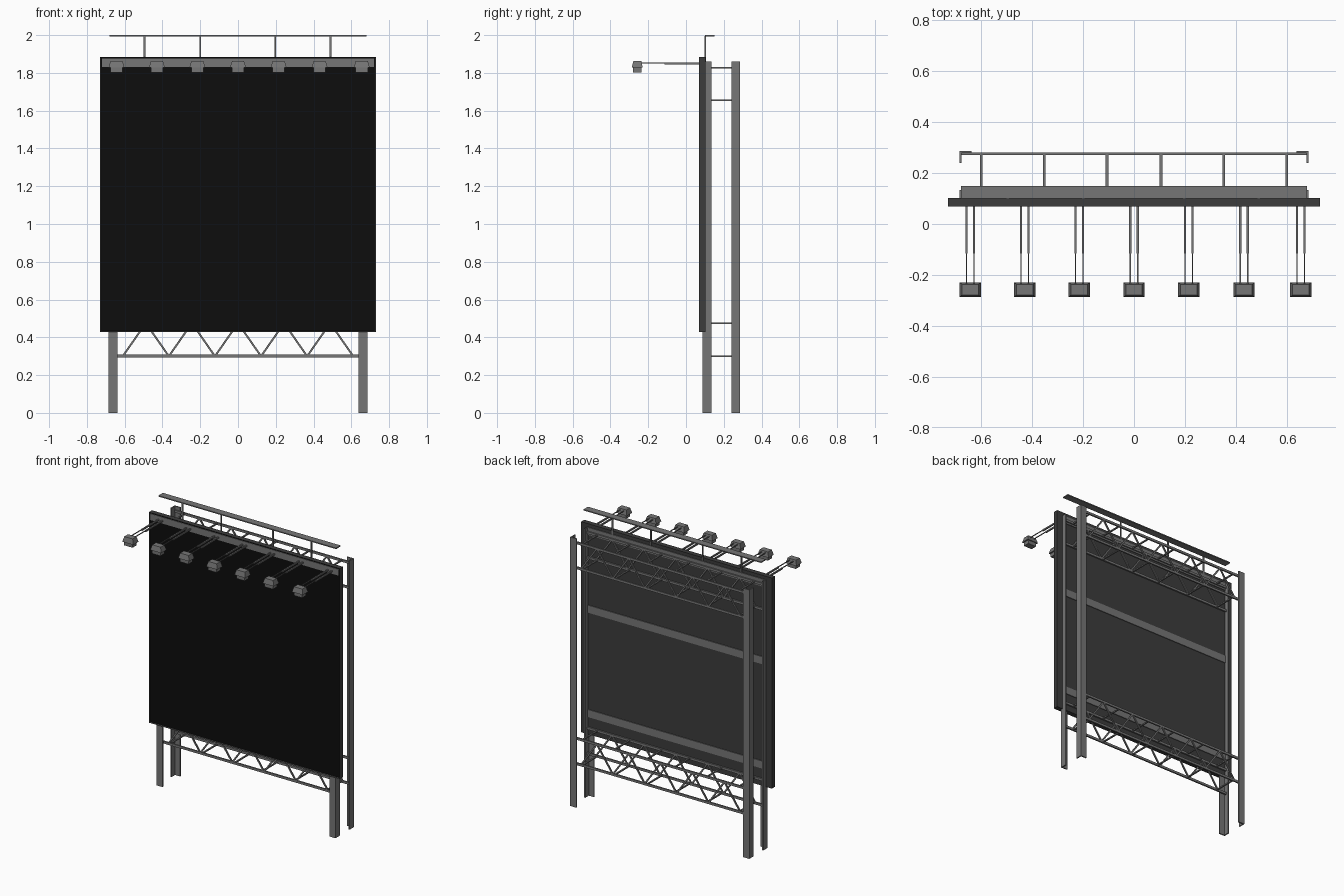
import bpy, bmesh
from mathutils import Vector, Matrix

old = bpy.data.objects.get("Cube")
if old:
    bpy.data.objects.remove(old, do_unlink=True)


def material(name, v):
    m = bpy.data.materials.new(name)
    m.use_nodes = True
    col = (v, v, v, 1)
    m.diffuse_color = col
    m.node_tree.nodes["Principled BSDF"].inputs["Base Color"].default_value = col
    return m


STEEL = material("steel grey", 0.18)
DARK = material("dark frame grey", 0.045)
BLACK = material("screen black", 0.004)


def finish(name, bm, *mats):
    bmesh.ops.recalc_face_normals(bm, faces=bm.faces)
    me = bpy.data.meshes.new(name)
    bm.to_mesh(me)
    bm.free()
    ob = bpy.data.objects.new(name, me)
    for m in mats:
        me.materials.append(m)
    bpy.context.collection.objects.link(ob)
    return ob


def add_box(bm, lo, hi):
    lo, hi = Vector(lo), Vector(hi)
    mat = Matrix.Translation((lo + hi) / 2) @ Matrix.Diagonal((*(hi - lo), 1))
    return bmesh.ops.create_cube(bm, size=1, matrix=mat)["verts"]


def add_bar(bm, p, q, w, d):
    """Square bar from p to q, w wide across and d deep."""
    p, q = Vector(p), Vector(q)
    z = (q - p).normalized()
    side = Vector((0, 0, 1)) if abs(z.y) > 0.9 else Vector((0, 1, 0))
    x = side.cross(z).normalized()
    y = z.cross(x)
    rot = Matrix((x, y, z)).transposed().to_4x4()
    mat = Matrix.Translation((p + q) / 2) @ rot @ Matrix.Diagonal((w, d, (q - p).length, 1))
    bmesh.ops.create_cube(bm, size=1, matrix=mat)


def box(name, lo, hi, mat):
    bm = bmesh.new()
    add_box(bm, lo, hi)
    return finish(name, bm, mat)


# Legs: angle sections with the corner pointing outwards
def leg(name, sx, y_outer, sy):
    a, t = 0.047, 0.008
    prof = [(0, 0), (a, 0), (a, t), (t, t), (t, a), (0, a)]
    bm = bmesh.new()
    f = bm.faces.new([bm.verts.new((sx * (0.685 - u), y_outer + sy * v, 0)) for u, v in prof])
    ext = bmesh.ops.extrude_face_region(bm, geom=[f])["geom"]
    bmesh.ops.translate(bm, vec=(0, 0, 1.86), verts=[v for v in ext if isinstance(v, bmesh.types.BMVert)])
    finish(name, bm, STEEL)


for side, sx in (("left", 1), ("right", -1)):
    leg("front_leg_" + side, sx, 0.087, 1)
    leg("back_leg_" + side, sx, 0.287, -1)

# Display panel: box with an inset, recessed front
bm = bmesh.new()
add_box(bm, (-0.73, 0.069, 0.428), (0.73, 0.103, 1.884))
front = min(bm.faces, key=lambda f: f.calc_center_median().y)
bmesh.ops.inset_region(bm, faces=[front], thickness=0.009, depth=0)
bmesh.ops.translate(bm, vec=(0, 0.005, 0), verts=front.verts[:])
front.material_index = 1
finish("display_panel", bm, DARK, BLACK)
box("header_strip", (-0.721, 0.07, 1.832), (0.721, 0.076, 1.876), STEEL)

# Flat rails across the back of the panel
for i, z in enumerate((0.575, 1.297, 1.835)):
    box(f"back_rail_{i}", (-0.677, 0.102, z - 0.026), (0.677, 0.108, z + 0.026), STEEL)


# Lattice trusses, a front and a back layer at each level
NODES = [-0.61 + 0.244 * i for i in range(6)]


def truss(name, y, z0, z1):
    bm = bmesh.new()
    for z in (z0, z1):
        add_bar(bm, (-0.679, y, z), (0.679, y, z), 0.016, 0.01)
    for a, b in zip(NODES, NODES[1:]):
        mid = (a + b) / 2
        add_bar(bm, (a, y, z0), (mid, y, z1), 0.01, 0.008)
        add_bar(bm, (mid, y, z1), (b, y, z0), 0.01, 0.008)
    finish(name, bm, STEEL)


for level, z0, z1 in (("lower", 0.30, 0.475), ("upper", 1.655, 1.828)):
    truss(level + "_front_truss", 0.112, z0, z1)
    truss(level + "_back_truss", 0.276, z0, z1)
    bm = bmesh.new()
    for z in (z0, z1):
        for x in (0.106, 0.353, 0.6):
            for s in (-1, 1):
                add_bar(bm, (s * x, 0.112, z), (s * x, 0.276, z), 0.01, 0.008)
    finish(level + "_cross_bars", bm, STEEL)

# Top rail on thin posts
box("top_rail", (-0.68, 0.101, 1.993), (0.68, 0.15, 2.0), STEEL)
for i, x in enumerate((-0.495, -0.2, 0.197, 0.49)):
    box(f"rail_post_{i}", (x - 0.005, 0.099, 1.86), (x + 0.005, 0.106, 1.995), STEEL)


# Floodlights on twin telescopic arms
def floodlight(i, x):
    bm = bmesh.new()
    for s in (-0.0145, 0.0145):
        add_box(bm, (x + s - 0.0045, -0.115, 1.845), (x + s + 0.0045, 0.075, 1.855))
        add_box(bm, (x + s - 0.0025, -0.245, 1.85), (x + s + 0.0025, -0.11, 1.855))
    finish(f"lamp_arm_{i}", bm, STEEL)

    bm = bmesh.new()
    yc = -0.258
    upper = add_box(bm, (x - 0.042, yc - 0.029, 1.828), (x + 0.042, yc + 0.029, 1.863))
    for v in upper:
        if v.co.z > 1.85:
            v.co.x = x + (v.co.x - x) * 0.76
            v.co.y = yc + (v.co.y - yc) * 0.72
    add_box(bm, (x - 0.032, yc - 0.022, 1.803), (x + 0.032, yc + 0.022, 1.829))
    finish(f"lamp_housing_{i}", bm, STEEL)


for i, x in enumerate((-0.643, -0.429, -0.215, 0, 0.215, 0.432, 0.655)):
    floodlight(i, x)
